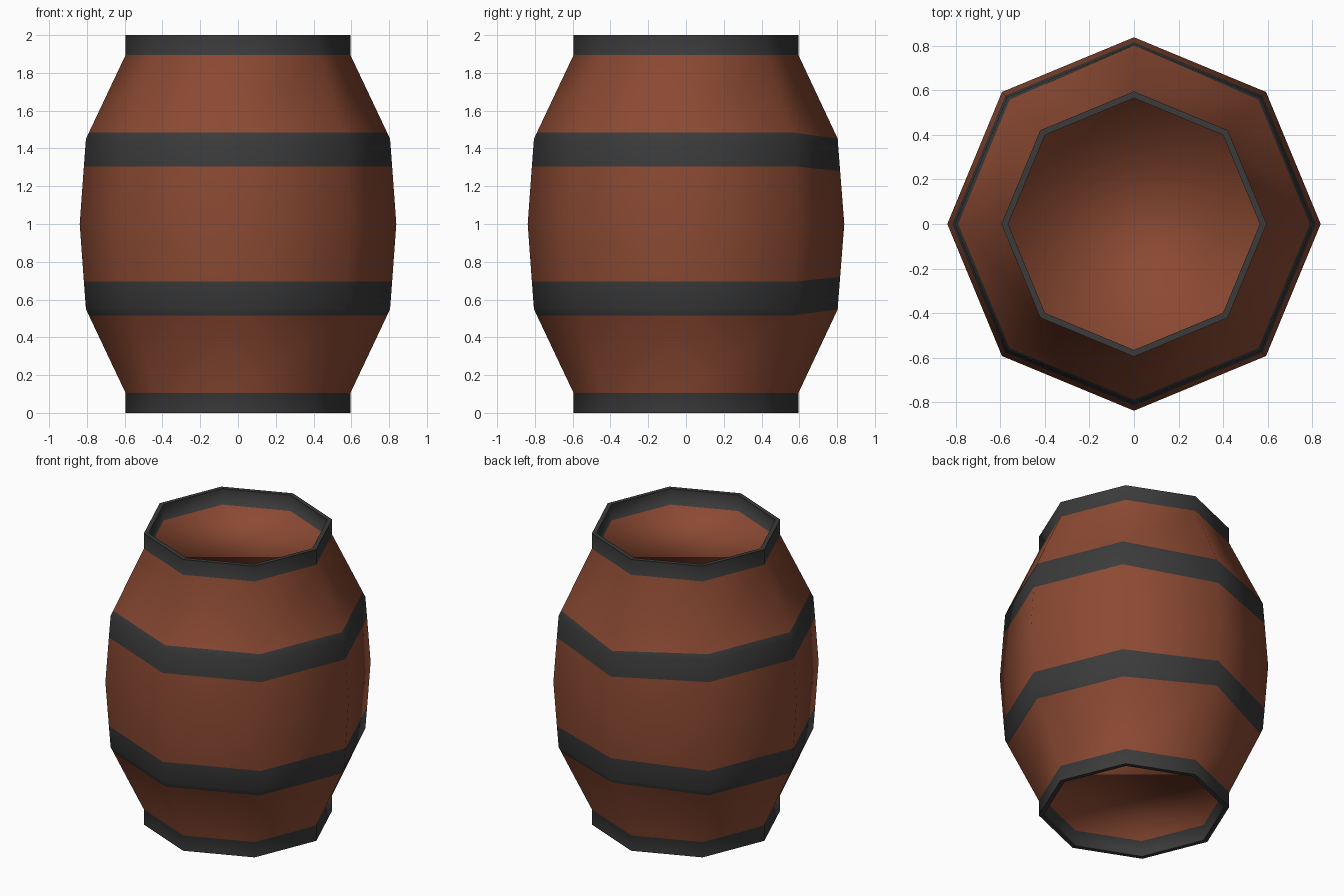
import bpy, bmesh, math

cube = bpy.data.objects.get("Cube")
if cube:
    bpy.data.objects.remove(cube, do_unlink=True)


def make_material(name, color):
    m = bpy.data.materials.new(name)
    m.use_nodes = True
    m.diffuse_color = color
    m.node_tree.nodes["Principled BSDF"].inputs["Base Color"].default_value = color
    return m


WOOD, IRON = 0, 1
materials = [make_material("reddish wood", (0.26, 0.068, 0.033, 1)),
             make_material("dark iron", (0.043, 0.043, 0.043, 1))]
SIDES = 8


def lathe(name, profile, row_materials, smooth_angle, cap=False):
    """Turn (radius, z) points into an eight-sided shell, one material per row."""
    bm = bmesh.new()
    rings = []
    for r, z in profile:
        angles = [2 * math.pi * i / SIDES for i in range(SIDES)]
        rings.append([bm.verts.new((r * math.cos(a), r * math.sin(a), z)) for a in angles])
    for low, high, mat in zip(rings, rings[1:], row_materials):
        for i in range(SIDES):
            j = (i + 1) % SIDES
            bm.faces.new((low[i], low[j], high[j], high[i])).material_index = mat
    if cap:
        bm.faces.new(rings[-1]).material_index = WOOD
    mesh = bpy.data.meshes.new(name)
    for m in materials:
        mesh.materials.append(m)
    obj = bpy.data.objects.new(name, mesh)
    bpy.context.collection.objects.link(obj)
    bm.to_mesh(mesh)
    bm.free()
    bpy.ops.object.select_all(action="DESELECT")
    obj.select_set(True)
    bpy.context.view_layer.objects.active = obj
    bpy.ops.object.shade_smooth_by_angle(angle=math.radians(smooth_angle))
    return obj


# Outer shell: staves with flush hoops and end rims, upper half mirrored downward
upper = [(0.838, 1.0), (0.816, 1.305), (0.805, 1.45), (0.789, 1.485),
         (0.595, 1.895), (0.595, 2.0), (0.565, 2.0)]
upper_rows = [WOOD, IRON, IRON, WOOD, IRON, IRON]
lower = [(r, 2 - z) for r, z in reversed(upper[1:])]
body = lathe("barrel_body", lower + upper, upper_rows[::-1] + upper_rows, 60)

# Hoops pinch slightly toward the middle at the back corner
for v in body.data.vertices:
    height = abs(v.co.z - 1)
    if v.co.y > 0.75 and 0.2 < height < 0.5:
        side = math.copysign(1, v.co.z - 1)
        if height > 0.47:
            v.co.z, v.co.y = 1 + side * 0.452, 0.803
        else:
            v.co.z -= side * 0.025

# Recessed heads inside the rims, softly shaded into the rim walls
for name, edge, inset in (("top_head", 2.0, 1.89), ("bottom_head", 0.0, 0.11)):
    head = lathe(name, [(0.565, edge), (0.565, inset)], [IRON], 180, cap=True)
    if edge == 0.0:
        head.data.flip_normals()
